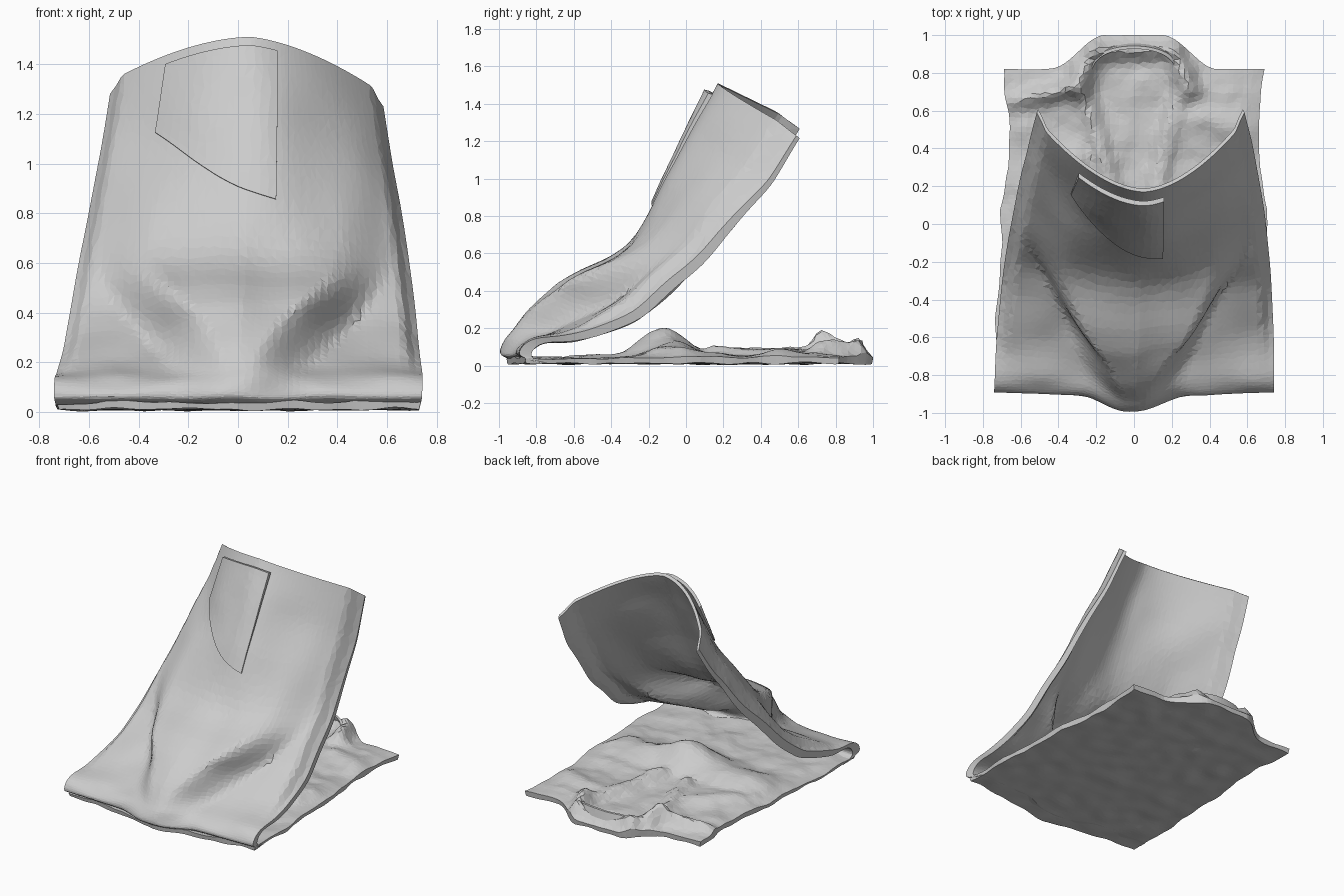
import bpy, bmesh, math, random
from mathutils import Vector, noise

if "Cube" in bpy.data.objects:
    bpy.data.objects.remove(bpy.data.objects["Cube"])

random.seed(4)


def smooth(a, b, x):
    k = max(0.0, min(1.0, (x - a) / (b - a)))
    return k * k * (3 - 2 * k)


def wrinkle(x, y, z, scale, amount):
    return amount * noise.noise(Vector((x, y, z)) * scale)


def cloth(name, front, back, nu, nv, jitter=0.25):
    """Closed faceted sheet between two surfaces of (u, v) in 0..1."""
    bm = bmesh.new()
    uv = {}
    for j in range(nv + 1):
        for i in range(nu + 1):
            du = random.uniform(-jitter, jitter) if 0 < i < nu else 0
            dv = random.uniform(-jitter, jitter) if 0 < j < nv else 0
            uv[i, j] = ((i + du) / nu, (j + dv) / nv)
    a = {k: bm.verts.new(front(*p)) for k, p in uv.items()}
    b = {k: bm.verts.new(back(*p)) for k, p in uv.items()}
    for j in range(nv):
        for i in range(nu):
            q = [(i, j), (i + 1, j), (i + 1, j + 1), (i, j + 1)]
            bm.faces.new([a[k] for k in q])
            bm.faces.new([b[k] for k in reversed(q)])
    rim = ([(i, 0) for i in range(nu)] + [(nu, j) for j in range(nv)] +
           [(i, nv) for i in range(nu, 0, -1)] + [(0, j) for j in range(nv, 0, -1)])
    for p, q in zip(rim, rim[1:] + rim[:1]):
        bm.faces.new([a[q], a[p], b[p], b[q]])
    bmesh.ops.triangulate(bm, faces=bm.faces[:])
    bmesh.ops.recalc_face_normals(bm, faces=bm.faces[:])
    me = bpy.data.meshes.new(name)
    bm.to_mesh(me)
    bm.free()
    ob = bpy.data.objects.new(name, me)
    bpy.context.collection.objects.link(ob)
    return ob


# Raised panel rows: centre y z, side y z, half width, crease position
ROWS = [(-0.90, 0.02, -0.80, 0.02, 0.73, 0.30),
        (-0.99, 0.06, -0.89, 0.06, 0.74, 0.25),
        (-0.97, 0.13, -0.84, 0.13, 0.74, 0.22),
        (-0.89, 0.24, -0.66, 0.18, 0.735, 0.28),
        (-0.76, 0.39, -0.44, 0.27, 0.72, 0.40),
        (-0.59, 0.50, -0.24, 0.42, 0.70, 0.58),
        (-0.30, 0.66, -0.02, 0.62, 0.67, 0.75),
        (-0.10, 1.01, 0.19, 0.86, 0.63, 0.75),
        (0.05, 1.28, 0.38, 1.08, 0.59, 0.75),
        (0.17, 1.51, 0.54, 1.33, 0.55, 0.75)]


def row_at(v):
    n = len(ROWS) - 1
    f = min(max(v, 0), 1) * n
    i = min(int(f), n - 1)
    t = f - i
    p = [ROWS[max(0, min(n, i + k))] for k in (-1, 0, 1, 2)]
    return [0.5 * (2 * b + (c - a) * t + (2 * a - 5 * b + 4 * c - d) * t * t +
                   (3 * b - a - 3 * c + d) * t ** 3) for a, b, c, d in zip(*p)]


def panel(u, v):
    cy, cz, sy, sz, hw, cr = row_at(v)
    s = 2 * u - 1
    t = abs(s)
    # a V-shaped fold low down eases into a simple arch at the top
    arch = 1 - t ** 1.75
    fold = 0.75 * (1 - smooth(cr - 0.2, cr + 0.16, t)) + 0.25 * (1 - t)
    k = smooth(0.52, 0.8, v)
    w = fold * (1 - k) + arch * k
    curl = smooth(0.9, 1.0, t) * smooth(0.25, 0.5, v)
    x = s * hw + 0.05 * smooth(0.1, 1, v) * (1 - 0.3 * t)
    n = wrinkle(x, v * 2, 1, 4, 0.022) * smooth(0, 0.3, v) * (1 - smooth(0.85, 1, v))
    y = sy + (cy - sy) * w + curl * 0.05 + n
    z = sz + (cz - sz) * w - curl * 0.05 - n * 0.6
    z -= 0.05 * max(s, 0) * smooth(0.7, 1, v)
    return Vector((x, y, max(z, 0.012)))


def panel_back(u, v):
    p = panel(u, v)
    lift = smooth(0.1, 0.4, v)
    thin = 1 - 0.6 * smooth(0.6, 1, v)
    s = 2 * u - 1
    return Vector((p.x * 0.985, p.y + 0.045 * thin + 0.02 * (1 - lift),
                   max(p.z - 0.035 * thin * (0.3 + 0.7 * lift), 0.01)))


cloth("raised_panel", panel, panel_back, 54, 60)


# Loose flap lying on the raised panel near its top edge
def flap(gap):
    def f(a, b):
        low = 0.86 - 0.13 * a - 0.03 * math.sin(math.pi * a)
        v = low + (0.975 - low) * b
        p = panel(0.19 + 0.40 * a + 0.01 * b, v)
        off = gap * (0.25 + 0.75 * b)
        return p + Vector((0, -off, off * 0.25 - 0.012 * b))
    return f


cloth("front_flap", flap(0.055), flap(0.03), 14, 12)

# Ridges on the floor layer: x1 y1 x2 y2 height width
RIDGES = [(-0.30, 0.86, -0.10, 0.15, 0.045, 0.05), (0.27, 0.86, 0.10, 0.15, 0.045, 0.05),
          (-0.30, 0.72, -0.22, 0.91, 0.07, 0.06), (0.30, 0.72, 0.22, 0.91, 0.07, 0.06),
          (-0.22, 0.93, 0.22, 0.93, 0.085, 0.05),
          (-0.68, 0.64, -0.34, 0.72, 0.06, 0.05), (0.36, 0.55, 0.62, 0.50, 0.03, 0.07),
          (-0.45, -0.05, 0.05, -0.12, 0.09, 0.17), (0.05, -0.12, 0.45, -0.05, 0.07, 0.17),
          (-0.60, 0.10, -0.30, 0.35, 0.03, 0.07), (0.55, -0.15, 0.62, -0.02, 0.03, 0.08)]
WIDTH = [(-1, 0.73), (-0.5, 0.73), (-0.1, 0.70), (0.08, 0.71), (0.3, 0.66),
         (0.6, 0.665), (0.83, 0.69), (1.1, 0.69)]


def half_width(y):
    for (a, wa), (b, wb) in zip(WIDTH, WIDTH[1:]):
        if y <= b:
            return wa + (wb - wa) * (y - a) / (b - a)
    return 0.69


def floor_xy(u, v):
    s = 2 * u - 1
    x0 = s * 0.72
    y0 = -0.86 - 0.1 * (1 - abs(s)) ** 1.4
    y1 = 0.82 + 0.18 * (1 - smooth(0.16, 0.46, abs(x0))) + wrinkle(x0, 2, 0, 6, 0.012) * abs(s)
    y = y0 + (y1 - y0) * v
    x = s * half_width(y) + wrinkle(s, y, 3, 5, 0.02) * abs(s) ** 3
    return x, y


def floor_top(u, v):
    x, y = floor_xy(u, v)
    z = 0.04
    for x1, y1, x2, y2, h, w in RIDGES:
        d = Vector((x2 - x1, y2 - y1))
        r = Vector((x - x1, y - y1))
        r -= d * max(0, min(1, r.dot(d) / d.length_squared))
        z += h * math.exp(-(r.length / w) ** 2)
    # shoulders lie a little above the central neck panel
    z += 0.02 * smooth(0.0, 0.05, abs(x) - 0.1 - 0.25 * (y - 0.15)) * smooth(0.1, 0.2, y)
    z += wrinkle(x, y, 5, 5, 0.022) + wrinkle(x, y, 9, 13, 0.006)
    edge = min(u, 1 - u, (1 - v)) * 14
    return Vector((x, y, max(0.03, 0.035 + (z - 0.035) * (0.45 + 0.55 * min(1, edge)))))


def floor_bottom(u, v):
    x, y = floor_xy(u, v)
    return Vector((x * 0.99, y * 0.995, max(0.0, 0.012 + wrinkle(x, y, 7, 7, 0.012))))


cloth("floor_layer", floor_top, floor_bottom, 52, 66)


# Raised neck band around the back of the collar
def neck_band(side):
    def f(a, b):
        ang = math.pi * (0.02 + 0.96 * a)
        r = 1 + side * 0.05
        x = -0.27 * r * math.cos(ang) * (1 - 0.12 * b)
        y = 0.74 + (0.215 - 0.02 * b) * r * math.sin(ang) ** 0.6
        z = 0.05 + b * (0.04 + 0.05 * math.sin(ang)) + wrinkle(x, y, 2, 9, 0.012)
        return Vector((x, y, z))
    return f


cloth("neck_band", neck_band(0.8), neck_band(-0.8), 28, 4)
